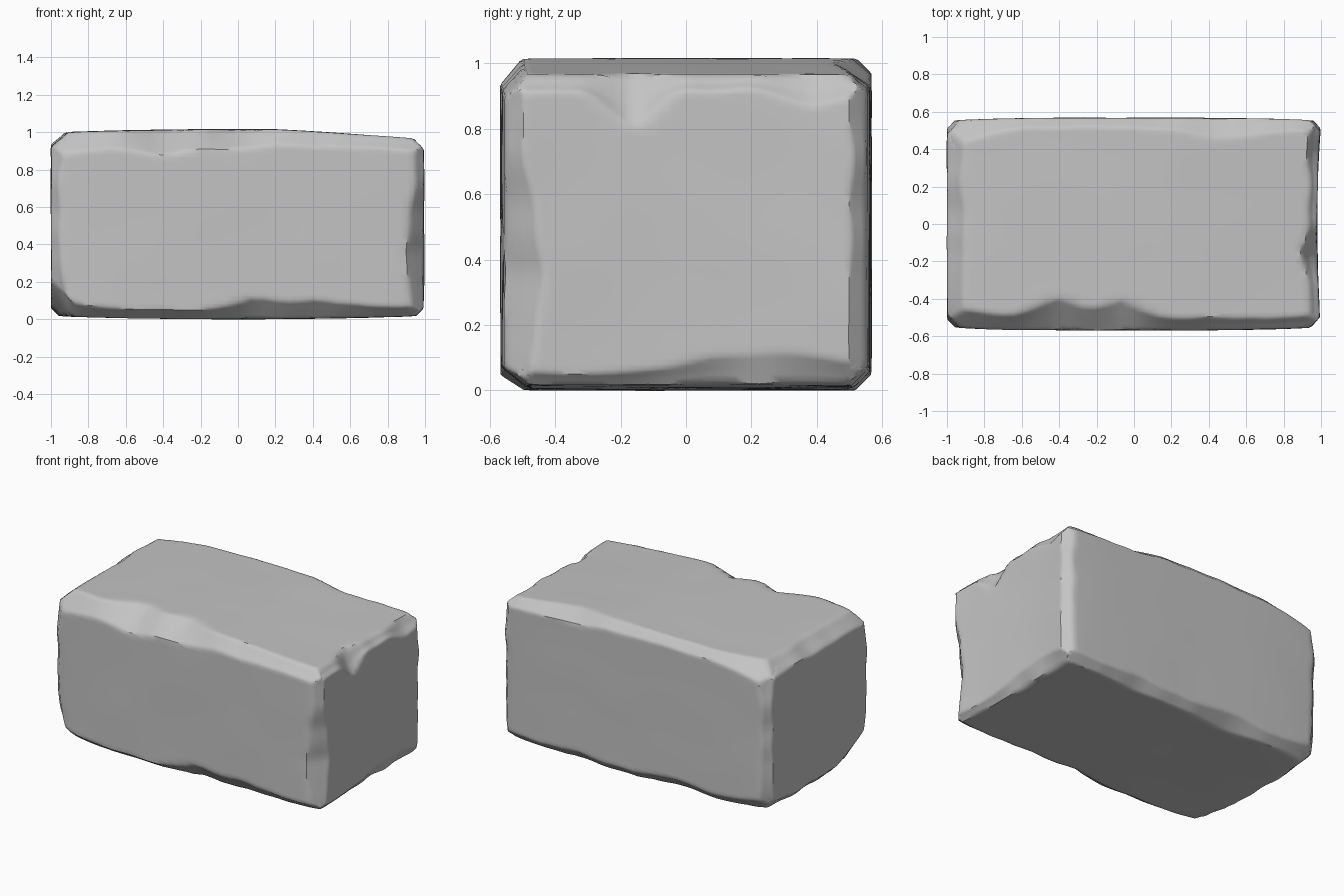
import bpy, bmesh, math
from itertools import product
from mathutils import Vector, noise

if "Cube" in bpy.data.objects:
    bpy.data.objects.remove(bpy.data.objects["Cube"])

HALF = Vector((1.003, 0.57, 0.51))

# Chips on each edge, named by the axis along it and the sides it joins:
# (centre, reach, wear on the next axis, wear on the one after)
CHIPS = {
    ("x", "front", "top"): [(-.4, 2, .03, .05), (-.4, .25, .1, .04), (-.07, .18, .1, .02)],
    ("x", "front", "bottom"): [(0, 2, .03, 0), (.08, .25, .02, .05), (.4, .45, .02, .05)],
    ("x", "back", "top"): [(.5, .4, .06, .02), (-1, .4, .05, .02)],
    ("x", "back", "bottom"): [(-.3, .3, .05, .04), (.4, .3, .02, .02)],
    ("y", "top", "left"): [(-.17, .15, .14, .04), (.4, .2, .05, .01)],
    ("y", "bottom", "left"): [(.25, .4, .06, 0), (-.35, .4, -.02, -.02)],
    ("y", "top", "right"): [(0, .9, .03, .05)],
    ("y", "bottom", "right"): [(-.55, .35, .14, .06)],
    ("z", "left", "front"): [(-.15, .5, .05, .07)],
    ("z", "right", "front"): [(-.5, .3, .04, .04)],
}
SIDES = {"x": ("right", "left"), "y": ("front", "back"), "z": ("bottom", "top")}
AXES = "xyz"


def wear_widths(chips, t, end, strong):
    """Wear on both faces beside an edge: rounder at the corners, deeper at chips."""
    base = 0.05 + 0.015 * noise.noise(Vector((t * 6, end, 0)))
    base += (0.06 if strong else 0.015) * abs(t / end) ** 6
    u = v = base
    for centre, reach, du, dv in chips:
        bump = max(0, 1 - abs(t - centre) / reach)
        u += du * bump
        v += dv * bump
    return u, v


def wear_edges(co):
    """Push a point back to the worn surface at all twelve edges."""
    for k, si, sj in product(range(3), (-1, 1), (-1, 1)):
        i, j = (k + 1) % 3, (k + 2) % 3
        name = (AXES[k], SIDES[AXES[i]][si > 0], SIDES[AXES[j]][sj > 0])
        u, v = wear_widths(CHIPS.get(name, []), co[k], HALF[k], co.x < -0.5)
        s = (HALF[i] - si * co[i]) / u + (HALF[j] - sj * co[j]) / v
        if s < 1:
            co[i] -= si * (1 - s) * u / 2
            co[j] -= sj * (1 - s) * v / 2


# Block: an evenly cut cube with the cuts drawn closer towards its edges
bm = bmesh.new()
bmesh.ops.create_cube(bm, size=2)
bmesh.ops.subdivide_edges(bm, edges=bm.edges[:], cuts=39, use_grid_fill=True)
for vert in bm.verts:
    flat = Vector([h * (0.3 * c + 0.7 * math.sin(c * math.pi / 2))
                   for c, h in zip(vert.co, HALF)])
    co = flat.copy()
    wear_edges(co)
    wear_edges(co)
    # Gentle hand-cut unevenness, always inwards
    uneven = noise.noise_vector(flat * 3)
    for k in range(3):
        co[k] *= 1 - 0.004 * (1 + uneven[k])
    # Long sides swell in the middle
    co.y *= 1 - 0.03 * flat.x ** 4
    co.z *= 1 - 0.035 * flat.x ** 2
    # Hollow left end, and a top that slopes down towards it
    if flat.x > 0:
        co.x *= 1 - 0.02 * (1 - (flat.y / HALF.y) ** 2) * flat.x
    if flat.z > 0:
        co.z -= 0.045 * max(0, flat.x - 0.2) * flat.z / HALF.z
    vert.co = co
bmesh.ops.recalc_face_normals(bm, faces=bm.faces[:])

mesh = bpy.data.meshes.new("stone_block")
bm.to_mesh(mesh)
bm.free()
block = bpy.data.objects.new("stone_block", mesh)
block.location.z = 0.508
bpy.context.collection.objects.link(block)

# Grey stone
stone = bpy.data.materials.new("grey_stone")
stone.use_nodes = True
grey = (0.55, 0.55, 0.55, 1)
stone.diffuse_color = grey
stone.node_tree.nodes["Principled BSDF"].inputs["Base Color"].default_value = grey
mesh.materials.append(stone)

bpy.ops.object.select_all(action='DESELECT')
block.select_set(True)
bpy.context.view_layer.objects.active = block
bpy.ops.object.shade_smooth_by_angle(angle=math.radians(40))
